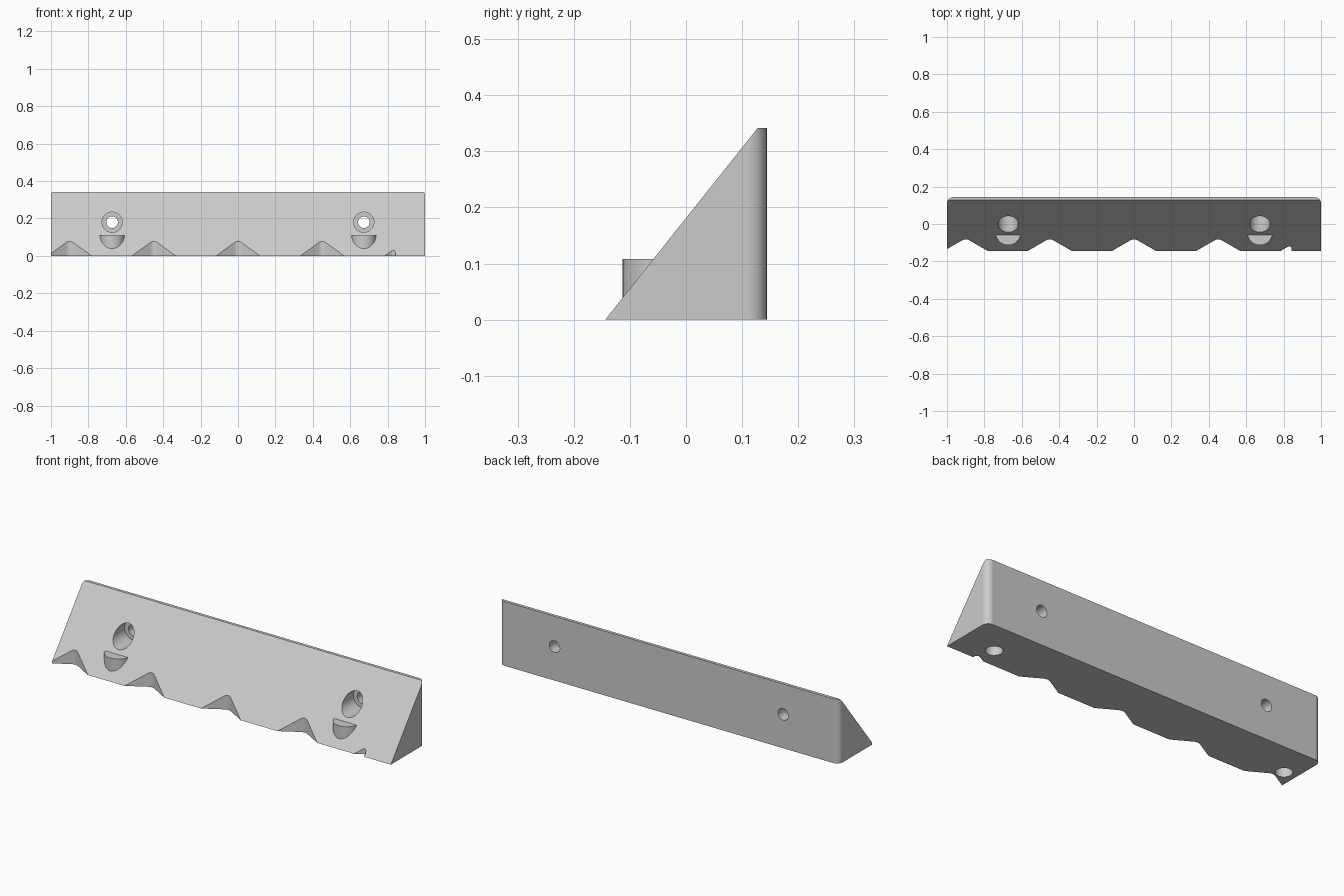
import bpy
import bmesh
from math import sin, cos, tan, radians
from mathutils import Matrix, Vector

cube = bpy.data.objects.get("Cube")
if cube:
    bpy.data.objects.remove(cube, do_unlink=True)

HEIGHT = 0.342
FRONT, BACK, TOP_FRONT = -0.144, 0.144, 0.128
OUT = -0.16          # plan outline runs a little past the sloped face
CORNER = 0.035

grey = bpy.data.materials.new("light_grey")
grey.use_nodes = True
grey.diffuse_color = (0.6, 0.6, 0.6, 1)
grey.node_tree.nodes["Principled BSDF"].inputs["Base Color"].default_value = (0.6, 0.6, 0.6, 1)


def make_object(name, bm):
    bmesh.ops.recalc_face_normals(bm, faces=bm.faces)
    mesh = bpy.data.meshes.new(name)
    bm.to_mesh(mesh)
    bm.free()
    mesh.materials.append(grey)
    obj = bpy.data.objects.new(name, mesh)
    bpy.context.collection.objects.link(obj)
    return obj


def prism(name, points, push):
    bm = bmesh.new()
    face = bm.faces.new([bm.verts.new(p) for p in points])
    new = bmesh.ops.extrude_face_region(bm, geom=[face])["geom"]
    moved = [v for v in new if isinstance(v, bmesh.types.BMVert)]
    bmesh.ops.translate(bm, verts=moved, vec=Vector(push))
    return make_object(name, bm)


def cylinder(name, radius, start, end):
    a, b = Vector(start), Vector(end)
    turn = (b - a).to_track_quat("Z", "Y").to_matrix().to_4x4()
    bm = bmesh.new()
    bmesh.ops.create_cone(bm, cap_ends=True, segments=48, radius1=radius, radius2=radius,
                          depth=(b - a).length, matrix=Matrix.Translation((a + b) / 2) @ turn)
    return make_object(name, bm)


def combine(target, tool, operation):
    mod = target.modifiers.new("join", "BOOLEAN")
    mod.operation, mod.solver, mod.object = operation, "EXACT", tool
    bpy.context.view_layer.objects.active = target
    bpy.ops.object.modifier_apply(modifier=mod.name)
    bpy.data.objects.remove(tool, do_unlink=True)


def arc(cx, cy, radius, first, last, steps=10):
    angles = [radians(first + (last - first) * i / steps) for i in range(steps + 1)]
    return [(cx + radius * cos(a), cy + radius * sin(a)) for a in angles]


# Plan outline: scalloped front edge, rounded back corners
outline = []
for x in (-0.9, -0.45, 0, 0.45):
    curve = arc(x, -0.1225, 0.04, 120, 60)
    run = (curve[0][1] - OUT) / tan(radians(30))
    left, right = curve[0][0] - run, curve[-1][0] + run
    if left < -1:
        outline.append((-1, OUT + (-1 - left) * tan(radians(30))))
    else:
        outline.append((left, OUT))
    outline += curve + [(right, OUT)]

# Small relief notch near the left end
small = arc(0.829, -0.134, 0.014, 120, 0)
run = (small[0][1] - OUT) / tan(radians(30))
outline += [(small[0][0] - run, OUT)] + small + [(0.843, OUT), (1, OUT)]
outline += arc(1 - CORNER, BACK - CORNER, CORNER, 0, 90)
outline += arc(-1 + CORNER, BACK - CORNER, CORNER, 90, 180)

rail = prism("wedge_rail", [(x, y, 0) for x, y in outline], (0, 0, HEIGHT))

# Sloped front face
slope = (TOP_FRONT - FRONT) / HEIGHT
low, high = -0.1, HEIGHT + 0.1
profile = [(FRONT + slope * low, low), (FRONT + slope * high, high), (-0.5, high), (-0.5, low)]
combine(rail, prism("slope_cutter", [(-1.2, y, z) for y, z in profile], (2.4, 0, 0)), "DIFFERENCE")

# Half-round ledges and counterbored screw holes
for x in (-0.673, 0.673):
    combine(rail, cylinder("ledge", 0.068, (x, -0.045, 0.02), (x, -0.045, 0.108)), "UNION")
    combine(rail, cylinder("counterbore", 0.054, (x, -0.3, 0.18), (x, 0.085, 0.18)), "DIFFERENCE")
    combine(rail, cylinder("screw_hole", 0.031, (x, 0, 0.18), (x, 0.3, 0.18)), "DIFFERENCE")

# Blind round pockets in the underside
for x in (-0.93, 0.807):
    combine(rail, cylinder("pocket", 0.041, (x, -0.038, -0.1), (x, -0.038, 0.06)), "DIFFERENCE")

bpy.ops.object.select_all(action="DESELECT")
rail.select_set(True)
bpy.context.view_layer.objects.active = rail
bpy.ops.object.shade_smooth_by_angle(angle=radians(25))
weighted = rail.modifiers.new("even_shading", "WEIGHTED_NORMAL")
weighted.keep_sharp = True
